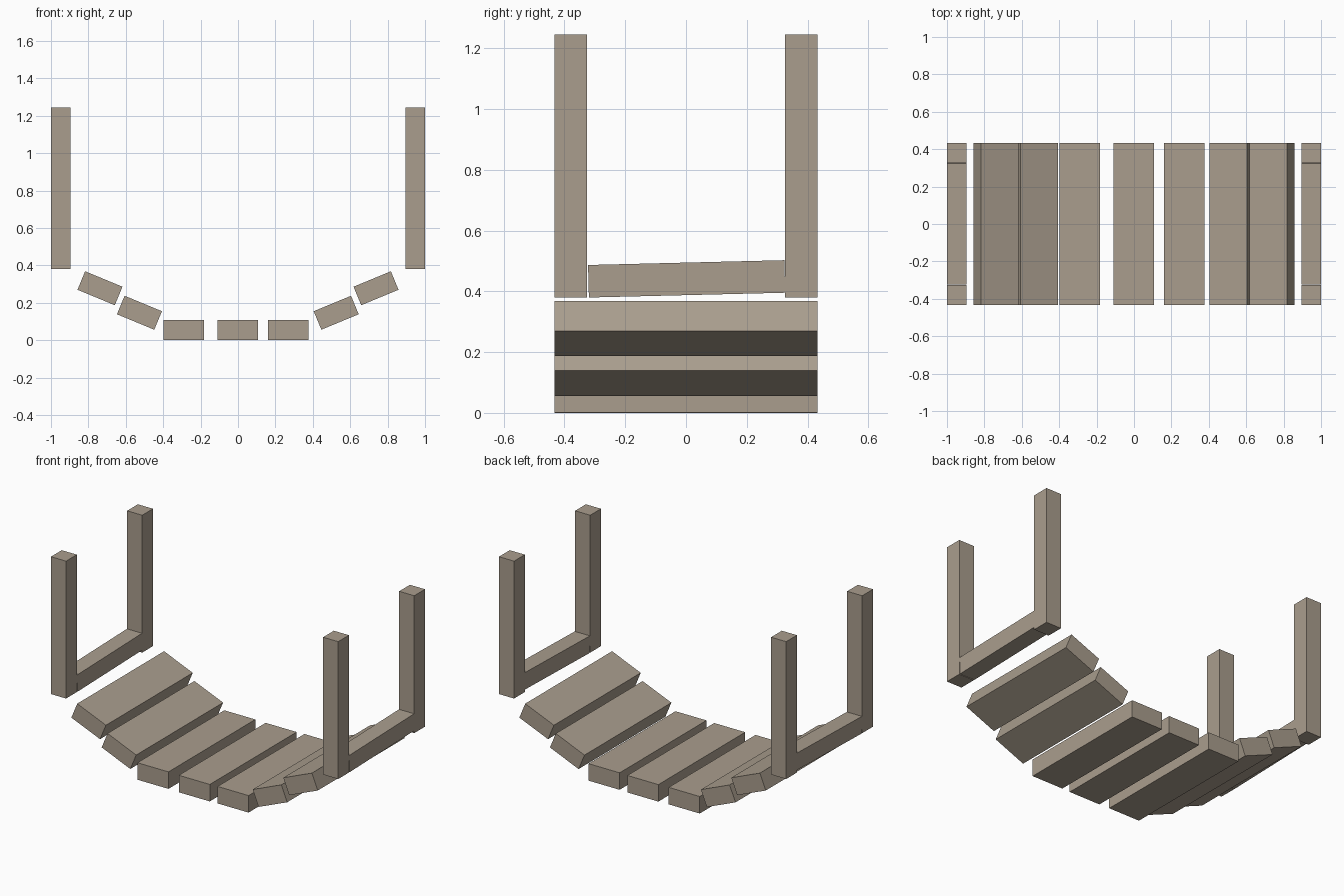
import bpy, math

if "Cube" in bpy.data.objects:
    bpy.data.objects.remove(bpy.data.objects["Cube"])

def box(name, size, loc, rot=(0, 0, 0)):
    bpy.ops.mesh.primitive_cube_add(size=1, location=loc, rotation=rot)
    ob = bpy.context.object
    ob.name = name
    ob.scale = size
    bpy.ops.object.transform_apply(location=False, rotation=False, scale=True)
    mat = bpy.data.materials.get("wood") or bpy.data.materials.new("wood")
    mat.diffuse_color = (0.40, 0.34, 0.27, 1)
    mat.use_nodes = True
    mat.node_tree.nodes["Principled BSDF"].inputs["Base Color"].default_value = mat.diffuse_color
    ob.data.materials.append(mat)
    return ob

T = 0.107            # timber thickness
W, D = 0.216, 0.864  # plank width and length
TILT = math.radians(22.5)

# Walkway planks: x, z, tilt
planks = [(-0.738, 0.278, TILT), (-0.527, 0.147, TILT),
          (-0.290, 0.0555, 0), (-0.002, 0.0535, 0), (0.268, 0.0555, 0),
          (0.525, 0.147, -TILT), (0.738, 0.278, -TILT)]
for i, (x, z, a) in enumerate(planks):
    box(f"plank_{i + 1}", (W, D, T), (x, 0, z), (0, a, 0))

# End frames: two posts joined by a slightly sloping crossbar
for side, sx in (("left", -1), ("right", 1)):
    x = sx * (1 - 0.0525)
    for end, sy in (("front", -1), ("back", 1)):
        box(f"{side}_{end}_post", (0.105, T, 0.865),
            (x, sy * (D - T) / 2, 0.8125))
    box(f"{side}_crossbar", (0.105, 0.646, T), (x, 0.002, 0.441),
        (math.radians(1.4), 0, 0))
